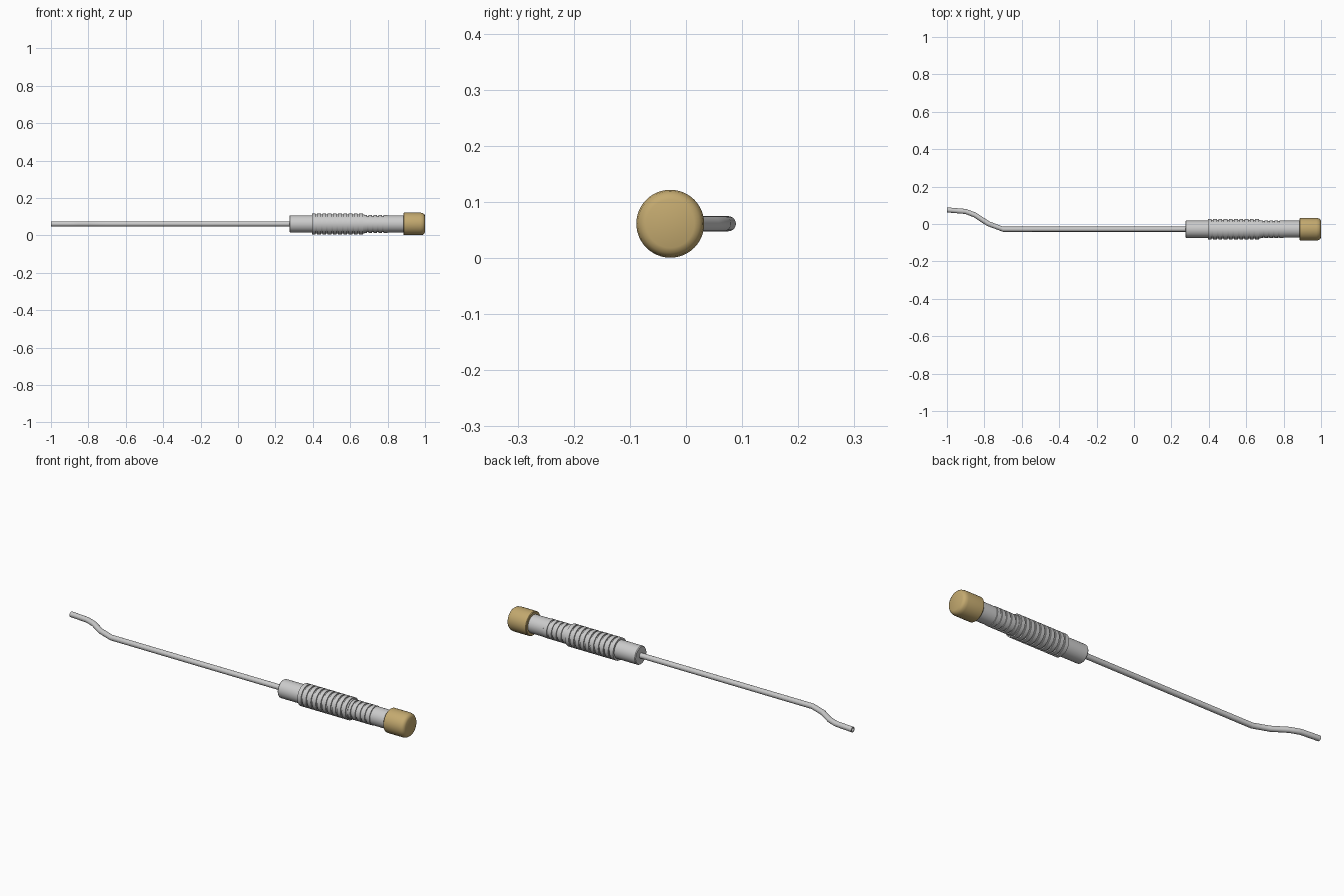
import bpy, bmesh, math
from mathutils import Vector

if "Cube" in bpy.data.objects:
    bpy.data.objects.remove(bpy.data.objects["Cube"])

CY, CZ = -0.028, 0.061   # long axis of the tool


def finish(name, bm, color=None):
    bmesh.ops.recalc_face_normals(bm, faces=bm.faces[:])
    me = bpy.data.meshes.new(name)
    bm.to_mesh(me)
    bm.free()
    ob = bpy.data.objects.new(name, me)
    bpy.context.collection.objects.link(ob)
    if color:
        mat = bpy.data.materials.new(name + "_colour")
        mat.diffuse_color = color
        mat.use_nodes = True
        mat.node_tree.nodes["Principled BSDF"].inputs["Base Color"].default_value = mat.diffuse_color
        me.materials.append(mat)
    bpy.ops.object.select_all(action='DESELECT')
    ob.select_set(True)
    bpy.context.view_layer.objects.active = ob
    bpy.ops.object.shade_smooth_by_angle(angle=math.radians(35))
    return ob


def skin(bm, rings, closed=False):
    n = len(rings[0])
    pairs = list(zip(rings, rings[1:]))
    if closed:
        pairs.append((rings[-1], rings[0]))
    for a, b in pairs:
        for i in range(n):
            bm.faces.new((a[i], a[(i + 1) % n], b[(i + 1) % n], b[i]))


def lathe(name, profile, color=None, n=48):
    """Revolve (x, radius) points around the tool axis, with capped ends."""
    bm = bmesh.new()
    ang = [2 * math.pi * i / n for i in range(n)]
    rings = [[bm.verts.new((x, CY + r * math.cos(a), CZ + r * math.sin(a))) for a in ang]
             for x, r in profile]
    skin(bm, rings)
    bm.faces.new(rings[0])
    bm.faces.new(rings[-1])
    return finish(name, bm, color)


def ribs(start, end, count, r_out, r_in):
    """Profile of evenly spaced square ribs separated by narrow grooves."""
    pitch = (end - start) / count
    pts = []
    for i in range(count):
        x = start + i * pitch
        pts += [(x, r_in), (x, r_out), (x + pitch * 0.72, r_out), (x + pitch * 0.72, r_in)]
    return pts + [(end, r_in)]


# front collar
lathe("front_collar", [(0.275, 0.043), (0.279, 0.046), (0.396, 0.046)])
# thick ribbed grip
lathe("ribbed_grip", ribs(0.395, 0.675, 10, 0.0555, 0.050))
# thinner ribbed neck
lathe("ribbed_neck", ribs(0.67, 0.806, 5, 0.0475, 0.043))
# plain sleeve running into the cap
lathe("rear_sleeve", [(0.80, 0.0455), (0.89, 0.0455)])
# brass end cap
lathe("end_cap", [(0.885, 0.0575), (0.888, 0.0605), (0.975, 0.0605), (0.988, 0.058),
                  (0.996, 0.052), (1.0, 0.043)], (0.55, 0.40, 0.16, 1))

# cranked hollow rod, swept along its path
path = [(-1.0, 0.0755), (-0.9, 0.067), (-0.85, 0.048), (-0.78, 0.002),
        (-0.70, CY), (0.29, CY)]
path = [Vector((x, y, CZ)) for x, y in path]
bm = bmesh.new()
SIDES = 20


def sweep(radius):
    rings = []
    for i, p in enumerate(path):
        t = (path[min(i + 1, len(path) - 1)] - path[max(i - 1, 0)]).normalized()
        if i == 0:
            t = Vector((1, 0, 0))
        side = Vector((-t.y, t.x, 0))
        rings.append([bm.verts.new(p + side * radius * math.cos(a) + Vector((0, 0, radius * math.sin(a))))
                      for a in (2 * math.pi * k / SIDES for k in range(SIDES))])
    return rings


skin(bm, sweep(0.0135) + sweep(0.009)[::-1], closed=True)
finish("cranked_rod", bm)
